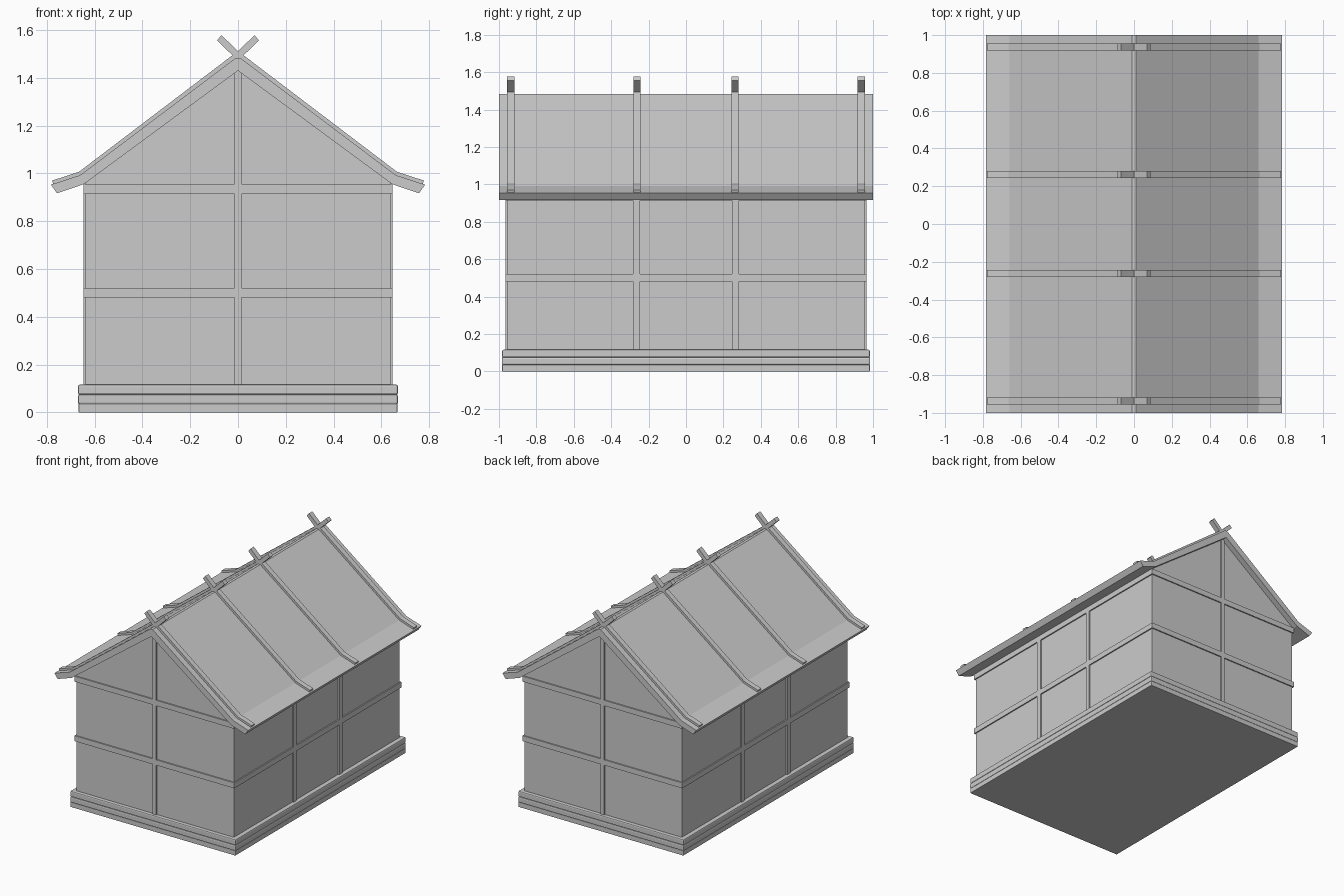
import bpy, bmesh

if "Cube" in bpy.data.objects:
    bpy.data.objects.remove(bpy.data.objects["Cube"])


def extrude_profile(name, pts, y0, y1):
    """Extrude an XZ outline between two y positions."""
    bm = bmesh.new()
    face = bm.faces.new([bm.verts.new((x, y0, z)) for x, z in pts])
    out = bmesh.ops.extrude_face_region(bm, geom=[face])
    moved = [v for v in out["geom"] if isinstance(v, bmesh.types.BMVert)]
    bmesh.ops.translate(bm, verts=moved, vec=(0, y1 - y0, 0))
    bmesh.ops.recalc_face_normals(bm, faces=bm.faces)
    return finish(name, bm)


def box(name, cx, cy, z0, z1, sx, sy, bevel=0):
    bm = bmesh.new()
    bmesh.ops.create_cube(bm, size=1)
    bmesh.ops.scale(bm, verts=bm.verts, vec=(sx, sy, z1 - z0))
    bmesh.ops.translate(bm, verts=bm.verts, vec=(cx, cy, (z0 + z1) / 2))
    ob = finish(name, bm)
    if bevel:
        mod = ob.modifiers.new("rounded_edges", "BEVEL")
        mod.width, mod.segments = bevel, 2
    return ob


def finish(name, bm):
    mesh = bpy.data.meshes.new(name)
    bm.to_mesh(mesh)
    bm.free()
    ob = bpy.data.objects.new(name, mesh)
    bpy.context.collection.objects.link(ob)
    return ob


def mirrored(pts):
    return pts + [(-x, z) for x, z in reversed(pts) if x > 0]


WX, WY, OUT = 0.637, 0.957, 0.009   # wall half sizes, beam projection

# Stepped foundation
box("foundation_bottom", 0, 0, 0, 0.036, 1.334, 1.966, 0.003)
box("foundation_middle", 0, 0, 0.034, 0.076, 1.338, 1.97, 0.008)
box("foundation_top", 0, 0, 0.074, 0.117, 1.338, 1.966, 0.008)

# Walls with both gables
extrude_profile("walls", mirrored([(0, 1.44), (WX, 0.97)])[:2]
                + [(WX, 0.1), (-WX, 0.1), (-WX, 0.97)], -WY, WY)

# Horizontal beams wrapping the house
for name, z in (("middle_beam", 0.48), ("upper_beam", 0.915)):
    box(name, 0, 0, z, z + 0.04, 2 * (WX + OUT), 2 * (WY + OUT))

# Vertical posts on gables and long sides
for s, end in ((-1, "front"), (1, "back")):
    box(end + "_gable_post", 0, s * WY, 0.1, 1.44, 0.03, 2 * OUT)
for s, side in ((-1, "left"), (1, "right")):
    for y in (-0.265, 0.265):
        box(side + "_wall_post", s * WX, y, 0.1, 0.96, 2 * OUT, 0.036)

# Roof shell with flared eaves
top = [(0.01, 1.483), (0.66, 0.993), (0.783, 0.953),
       (0.757, 0.917), (0.645, 0.955)]
extrude_profile("roof", top + [(0, 1.43)]
                + [(-x, z) for x, z in reversed(top)], -1, 1)

# Roof battens crossing above the ridge
batten = [(-0.069, 1.578), (0, 1.512), (0.665, 1.007), (0.778, 0.97),
          (0.77, 0.947), (0.65, 0.985), (-0.018, 1.489), (-0.088, 1.557)]
for y in (-0.937, -0.262, 0.262, 0.937):
    for s, side in ((1, "right"), (-1, "left")):
        extrude_profile(side + "_roof_batten",
                        [(s * x, z) for x, z in batten], y - 0.019, y + 0.019)
